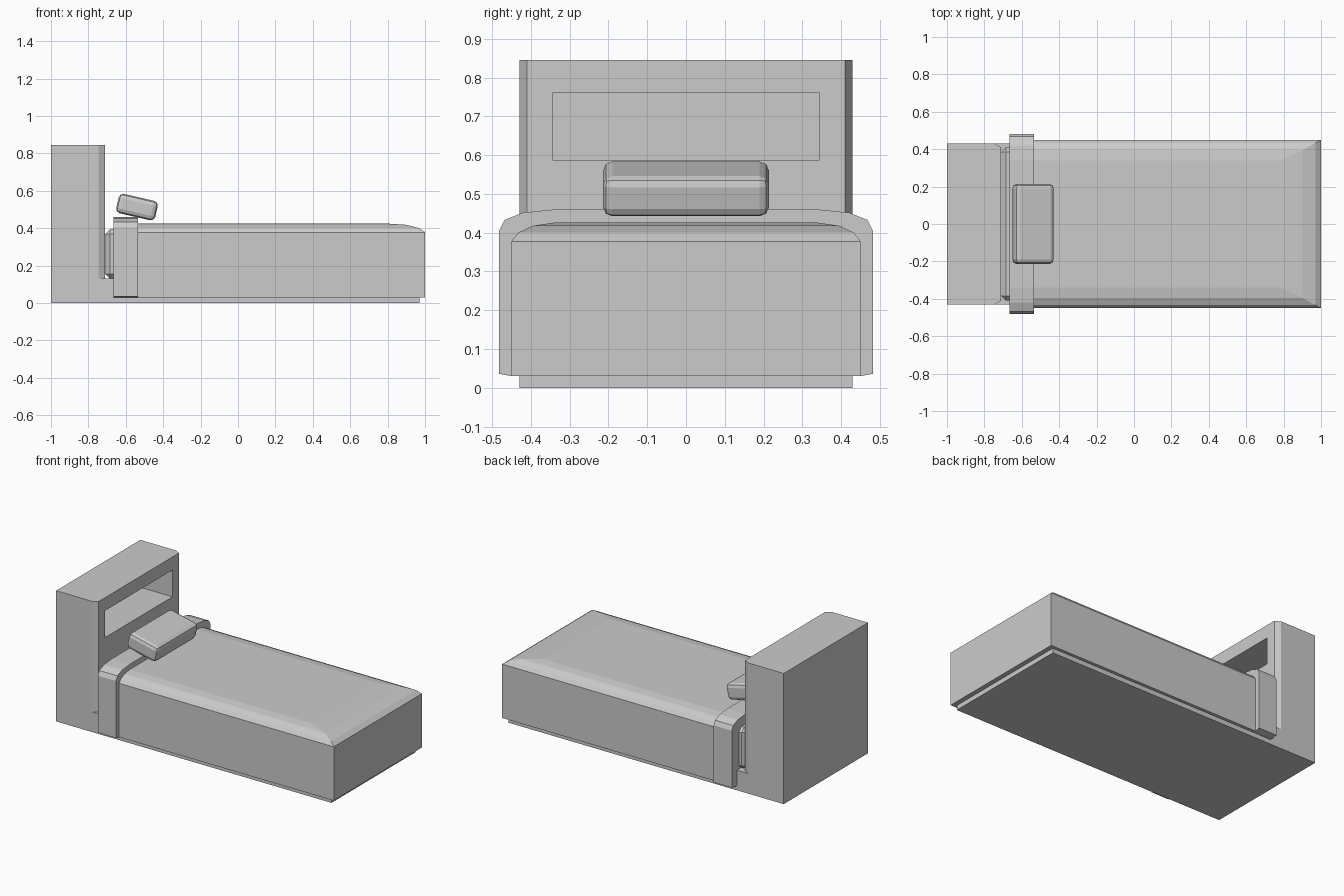
import bpy, bmesh, math
from mathutils import Vector

if "Cube" in bpy.data.objects:
    bpy.data.objects.remove(bpy.data.objects["Cube"])


def make(name, bm):
    bmesh.ops.recalc_face_normals(bm, faces=bm.faces)
    mesh = bpy.data.meshes.new(name)
    bm.to_mesh(mesh)
    bm.free()
    obj = bpy.data.objects.new(name, mesh)
    bpy.context.collection.objects.link(obj)
    return obj


def prism(name, points, offset):
    """Extrude a closed outline of 3D points along an offset vector."""
    bm = bmesh.new()
    face = bm.faces.new([bm.verts.new(p) for p in points])
    new = bmesh.ops.extrude_face_region(bm, geom=[face])["geom"]
    bmesh.ops.translate(bm, vec=Vector(offset),
                        verts=[v for v in new if isinstance(v, bmesh.types.BMVert)])
    return make(name, bm)


def box(name, lo, hi, bevel=0, segments=1):
    bm = bmesh.new()
    bmesh.ops.create_cube(bm, size=1)
    for v in bm.verts:
        v.co = [lo[i] if v.co[i] < 0 else hi[i] for i in range(3)]
    if bevel:
        bmesh.ops.bevel(bm, geom=bm.edges[:], offset=bevel, segments=segments,
                        profile=0.5, affect='EDGES')
    return make(name, bm)


def cut(obj, cutter):
    cutter.hide_render = True
    cutter.hide_set(True)
    mod = obj.modifiers.new(cutter.name, 'BOOLEAN')
    mod.operation = 'DIFFERENCE'
    mod.solver = 'EXACT'
    mod.object = cutter


# Bed frame: L-shaped side profile of base and headboard
side = [(-1, 0), (0.97, 0), (0.97, 0.13), (-0.71, 0.13), (-0.71, 0.845), (-1, 0.845)]
frame = prism("bed_frame", [(x, -0.43, z) for x, z in side], (0, 0.86, 0))

# Headboard shelf niche
cut(frame, box("niche_cutter", (-0.96, -0.345, 0.587), (-0.6, 0.345, 0.76)))

# Chamfers on the front uprights of the headboard
for s, label in ((-1, "front"), (1, "back")):
    tri = [(-0.745, 0.43), (-0.71, 0.41), (-0.675, 0.39), (-0.675, 0.47), (-0.745, 0.47)]
    cut(frame, prism(label + "_chamfer_cutter",
                     [(x, s * y, 0.13) for x, y in tri], (0, 0, 0.9)))

# Mattress
box("mattress", (-0.71, -0.41, 0.13), (-0.56, 0.41, 0.395), 0.025)

# Blanket: stacked rings that round off at the sides and foot
bm = bmesh.new()
rings = []
for half, foot, z in ((0.45, 1.0, 0.03), (0.45, 1.0, 0.378), (0.433, 0.97, 0.40),
                      (0.395, 0.90, 0.418), (0.34, 0.78, 0.426)):
    rings.append([bm.verts.new(p) for p in ((-0.6, -half, z), (foot, -half, z),
                                            (foot, half, z), (-0.6, half, z))])
for a, b in zip(rings, rings[1:]):
    for i in range(4):
        j = (i + 1) % 4
        bm.faces.new((a[i], a[j], b[j], b[i]))
bm.faces.new(rings[0])
bm.faces.new(rings[-1])
make("blanket", bm)

# Folded blanket band across the bed
half = [(0.45, 0.03), (0.482, 0.036), (0.482, 0.405), (0.468, 0.433),
        (0.42, 0.452), (0.34, 0.46)]
outline = half + [(-y, z) for y, z in reversed(half)]
prism("blanket_fold", [(-0.665, y, z) for y, z in outline], (0.13, 0, 0))

# Pillow, tilted against the headboard
pillow = box("pillow", (-0.107, -0.214, -0.053), (0.107, 0.214, 0.053), 0.024, 2)
pillow.location = (-0.54, 0, 0.513)
pillow.rotation_euler = (0, math.radians(13), 0)
